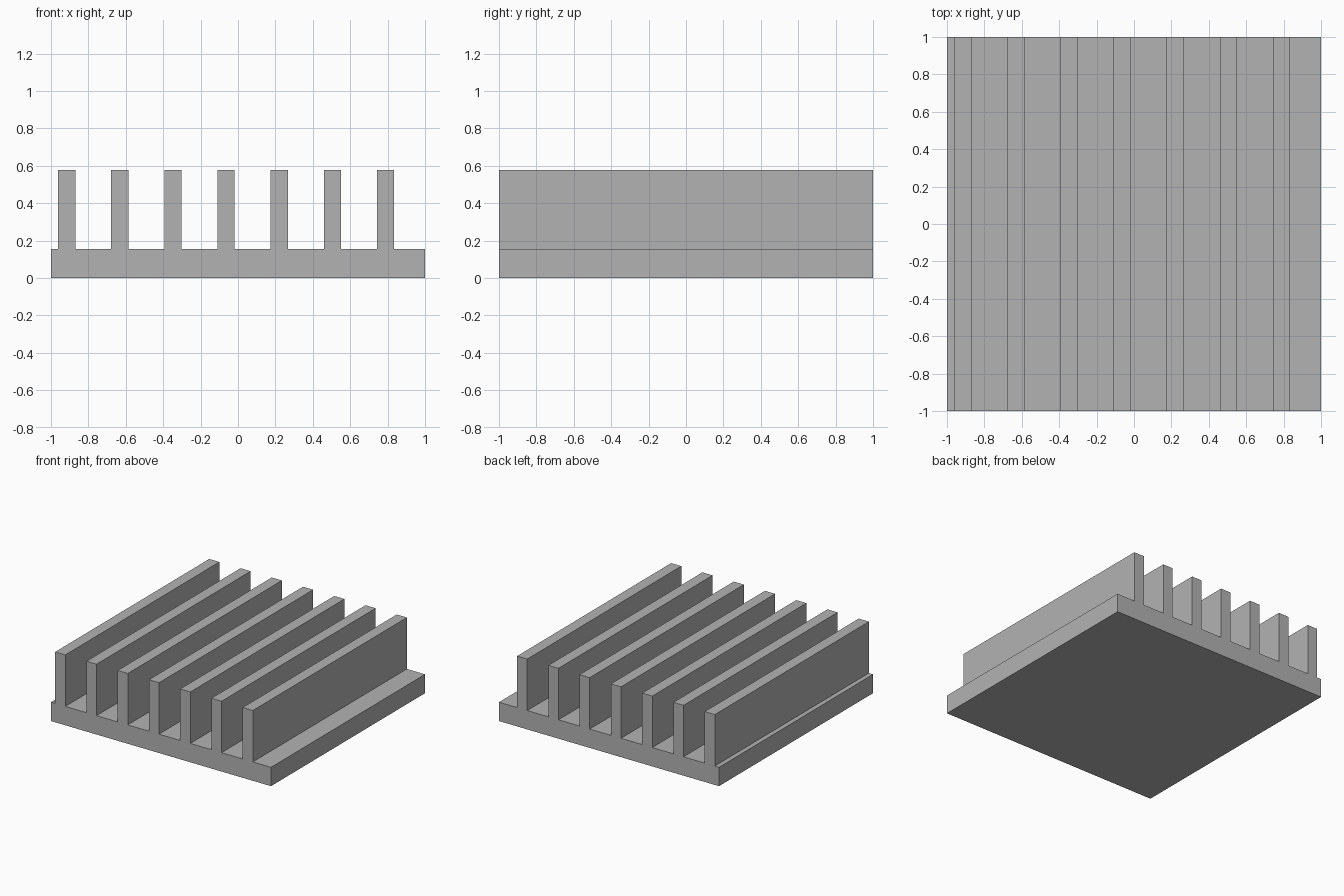
import bpy
import bmesh
from mathutils import Vector

cube = bpy.data.objects.get("Cube")
if cube:
    bpy.data.objects.remove(cube, do_unlink=True)

HALF = 1.0
BASE_TOP = 0.155
FIN_TOP = 0.578
FIN_COUNT = 7
FIN_START = -0.962
FIN_WIDTH = 0.092
FIN_PITCH = 0.2842

# Plain grey metal
grey = bpy.data.materials.new("grey_metal")
grey.use_nodes = True
colour = (0.45, 0.45, 0.45, 1.0)
grey.diffuse_color = colour
grey.node_tree.nodes["Principled BSDF"].inputs["Base Color"].default_value = colour

# Comb-shaped cross-section: base slab with a row of upright fins
profile = [(HALF, 0), (HALF, BASE_TOP)]
for i in reversed(range(FIN_COUNT)):
    left = FIN_START + i * FIN_PITCH
    right = left + FIN_WIDTH
    profile += [(right, BASE_TOP), (right, FIN_TOP), (left, FIN_TOP), (left, BASE_TOP)]
profile += [(-HALF, BASE_TOP), (-HALF, 0)]

# Extrude the section from front to back
bm = bmesh.new()
section = bm.faces.new([bm.verts.new((x, -HALF, z)) for x, z in profile])
extruded = bmesh.ops.extrude_face_region(bm, geom=[section], use_keep_orig=True)
back = [v for v in extruded["geom"] if isinstance(v, bmesh.types.BMVert)]
bmesh.ops.translate(bm, verts=back, vec=Vector((0, 2 * HALF, 0)))
bmesh.ops.recalc_face_normals(bm, faces=bm.faces)

mesh = bpy.data.meshes.new("finned_heat_sink")
bm.to_mesh(mesh)
bm.free()
mesh.materials.append(grey)
heat_sink = bpy.data.objects.new("finned_heat_sink", mesh)
bpy.context.collection.objects.link(heat_sink)
